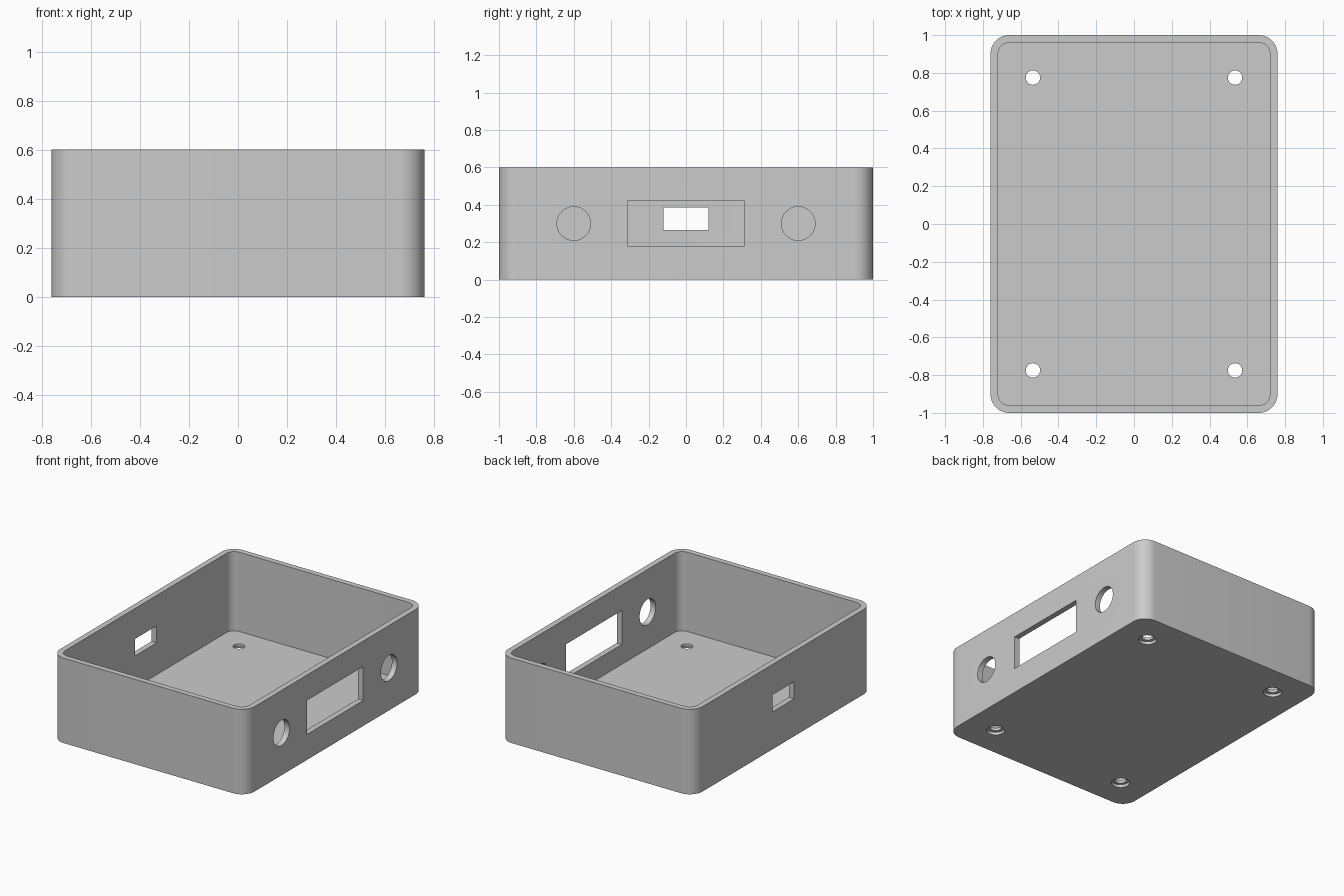
import bpy, bmesh
from math import pi, cos, sin
from mathutils import Matrix

if "Cube" in bpy.data.objects:
    bpy.data.objects.remove(bpy.data.objects["Cube"])

HALF_X, HALF_Y, HEIGHT = 0.76, 1.0, 0.6
WALL, FLOOR, RADIUS = 0.04, 0.04, 0.1

grey = bpy.data.materials.new("plain grey")
grey.use_nodes = True
colour = (0.6, 0.6, 0.6, 1)
grey.diffuse_color = colour
grey.node_tree.nodes["Principled BSDF"].inputs["Base Color"].default_value = colour


def finish(bm, name):
    bmesh.ops.recalc_face_normals(bm, faces=bm.faces)
    mesh = bpy.data.meshes.new(name)
    bm.to_mesh(mesh)
    bm.free()
    mesh.materials.append(grey)
    obj = bpy.data.objects.new(name, mesh)
    bpy.context.collection.objects.link(obj)
    return obj


def rounded_block(name, hx, hy, radius, z0, z1, steps=12):
    bm = bmesh.new()
    ring = []
    for q, (sx, sy) in enumerate([(1, 1), (-1, 1), (-1, -1), (1, -1)]):
        for i in range(steps + 1):
            a = (q + i / steps) * pi / 2
            ring.append(bm.verts.new((sx * (hx - radius) + radius * cos(a),
                                      sy * (hy - radius) + radius * sin(a), z0)))
    face = bm.faces.new(ring)
    top = bmesh.ops.extrude_face_region(bm, geom=[face])["geom"]
    bmesh.ops.translate(bm, vec=(0, 0, z1 - z0),
                        verts=[v for v in top if isinstance(v, bmesh.types.BMVert)])
    return finish(bm, name)


def box(name, centre, size):
    bm = bmesh.new()
    bmesh.ops.create_cube(bm, size=1, matrix=Matrix.Translation(centre) @ Matrix.Diagonal((*size, 1)))
    return finish(bm, name)


def cone(name, centre, r1, r2, depth, axis="Z"):
    bm = bmesh.new()
    turn = Matrix.Rotation(pi / 2, 4, "Y") if axis == "X" else Matrix.Identity(4)
    bmesh.ops.create_cone(bm, cap_ends=True, segments=48, radius1=r1, radius2=r2,
                          depth=depth, matrix=Matrix.Translation(centre) @ turn)
    return finish(bm, name)


# Open tray with rounded corners
case = rounded_block("enclosure", HALF_X, HALF_Y, RADIUS, 0, HEIGHT)
cutters = [rounded_block("cavity", HALF_X - WALL, HALF_Y - WALL, RADIUS - WALL, FLOOR, HEIGHT + 0.1)]

# Display window, port opening and round button holes in the side walls
cutters.append(box("display_window", (HALF_X, 0, 0.3), (0.2, 0.625, 0.24)))
cutters.append(box("port_opening", (-HALF_X, 0, 0.325), (0.2, 0.24, 0.12)))
for y in (-0.6, 0.6):
    cutters.append(cone("button_hole", (HALF_X, y, 0.3), 0.09, 0.09, 0.2, "X"))

# Screw holes with recesses on the underside
for x in (-0.535, 0.535):
    for y in (-0.775, 0.775):
        cutters.append(cone("screw_hole", (x, y, 0), 0.038, 0.038, 0.2))
        cutters.append(cone("screw_recess", (x, y, 0), 0.06, 0.06, 0.04))

bpy.context.view_layer.objects.active = case
for cutter in cutters:
    cutter.hide_render = True
    cut = case.modifiers.new(cutter.name, "BOOLEAN")
    cut.operation, cut.solver, cut.object = "DIFFERENCE", "EXACT", cutter
    bpy.ops.object.modifier_apply(modifier=cut.name)
    bpy.data.objects.remove(cutter)

# Smooth corners, sharp edges
for obj in bpy.context.selected_objects:
    obj.select_set(False)
case.select_set(True)
bpy.ops.object.shade_smooth_by_angle(angle=pi / 6)
